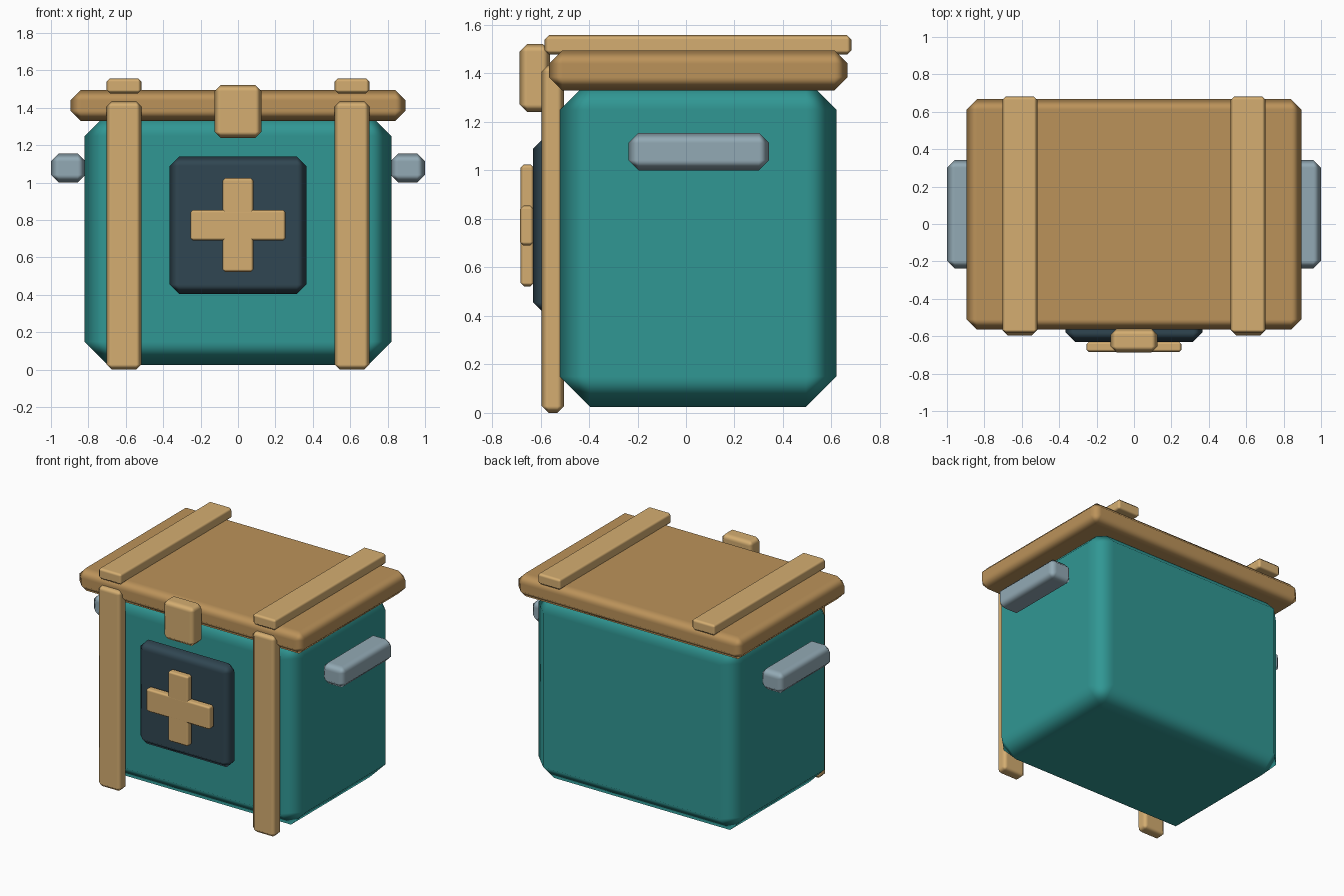
import bpy
from mathutils import Vector

if "Cube" in bpy.data.objects:
    bpy.data.objects.remove(bpy.data.objects["Cube"])


def material(name, colour):
    m = bpy.data.materials.new(name)
    m.diffuse_color = (*colour, 1.0)
    m.use_nodes = True
    m.node_tree.nodes["Principled BSDF"].inputs["Base Color"].default_value = m.diffuse_color
    return m


TEAL = material("teal", (0.030, 0.310, 0.295))
WOOD = material("wood", (0.500, 0.290, 0.102))
PALE = material("pale wood", (0.660, 0.420, 0.165))
NAVY = material("dark slate", (0.030, 0.062, 0.084))
STEEL = material("blue grey", (0.290, 0.400, 0.460))


def box(name, x, y, z, bevel, mat):
    """Chamfered, smooth-shaded box spanning the given (low, high) ranges."""
    lo, hi = Vector((x[0], y[0], z[0])), Vector((x[1], y[1], z[1]))
    bpy.ops.mesh.primitive_cube_add(size=1, location=(lo + hi) / 2)
    ob = bpy.context.object
    ob.name = name
    ob.scale = hi - lo
    bpy.ops.object.transform_apply(location=False, rotation=False, scale=True)
    ob.data.materials.append(mat)
    bpy.ops.object.shade_smooth()
    mod = ob.modifiers.new("chamfer", "BEVEL")
    mod.width = bevel
    mod.segments = 1
    mod.limit_method = "NONE"
    mod.harden_normals = True
    return ob


# Chest body and lid
box("body", (-0.82, 0.82), (-0.52, 0.62), (0.025, 1.375), 0.125, TEAL)
box("lid", (-0.895, 0.895), (-0.565, 0.667), (1.33, 1.495), 0.055, WOOD)

# Straps and handles, one of each per side
for side, s in (("left", -1), ("right", 1)):
    def span(a, b):
        return tuple(sorted((s * a, s * b)))
    box(side + "_front_strap", span(0.517, 0.703), (-0.595, -0.503), (0.0, 1.435), 0.028, PALE)
    box(side + "_lid_strap", span(0.517, 0.703), (-0.583, 0.682), (1.478, 1.558), 0.018, PALE)
    box(side + "_handle", span(0.815, 1.0), (-0.238, 0.343), (1.0, 1.155), 0.042, STEEL)

# Latch over the lid edge
box("latch", (-0.125, 0.125), (-0.686, -0.56), (1.24, 1.522), 0.032, PALE)

# Front panel with raised cross
box("panel", (-0.365, 0.365), (-0.63, -0.51), (0.405, 1.14), 0.05, NAVY)
box("cross_upright", (-0.083, 0.083), (-0.683, -0.626), (0.522, 1.025), 0.015, PALE)
box("cross_bar", (-0.255, 0.255), (-0.685, -0.628), (0.69, 0.855), 0.015, PALE)
